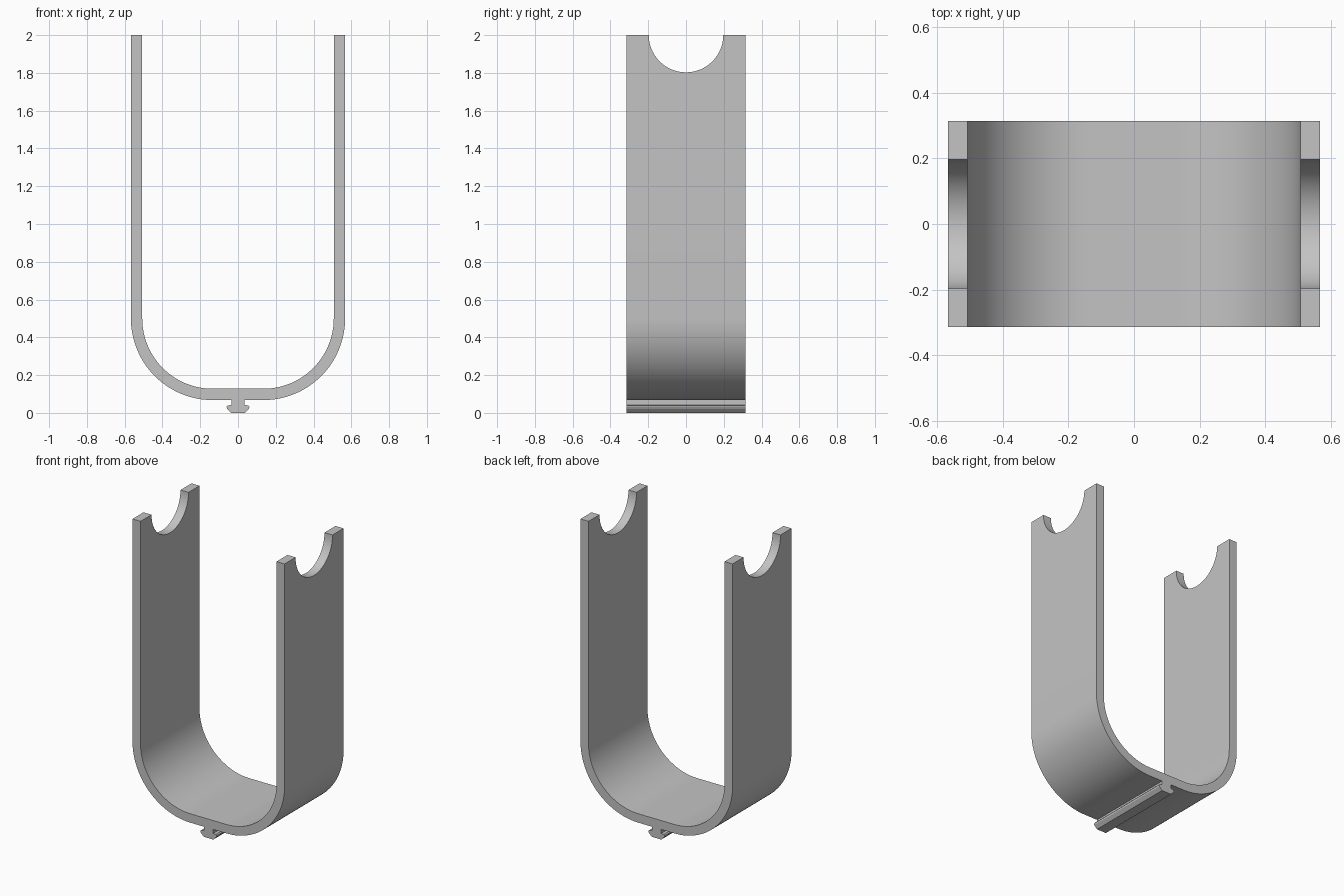
import bpy
import bmesh
from math import sin, cos, pi, radians

HALF_DEPTH = 0.314
OUTER_X, INNER_X = 0.567, 0.507
BEND_X, BEND_Z = 0.135, 0.5
TOP = 2.0
NOTCH_R = 0.197

cube = bpy.data.objects.get("Cube")
if cube:
    bpy.data.objects.remove(cube, do_unlink=True)

grey = bpy.data.materials.new("plain grey")
grey.use_nodes = True
colour = (0.55, 0.55, 0.55, 1)
grey.diffuse_color = colour
grey.node_tree.nodes["Principled BSDF"].inputs["Base Color"].default_value = colour


def half_outline(x_edge, steps=32):
    """Right half of the U, from the bottom middle up to the arm tip."""
    r = x_edge - BEND_X
    arc = [(BEND_X + r * sin(a), BEND_Z - r * cos(a))
           for a in (pi / 2 * i / steps for i in range(steps + 1))]
    return arc + [(x_edge, TOP)]


def mirrored(points):
    return [(-x, z) for x, z in reversed(points)] + points


def extrude_profile(name, points):
    """Prism running front to back from an x, z outline."""
    bm = bmesh.new()
    face = bm.faces.new([bm.verts.new((x, -HALF_DEPTH, z)) for x, z in points])
    ext = bmesh.ops.extrude_face_region(bm, geom=[face])
    moved = [v for v in ext["geom"] if isinstance(v, bmesh.types.BMVert)]
    bmesh.ops.translate(bm, verts=moved, vec=(0, 2 * HALF_DEPTH, 0))
    bmesh.ops.recalc_face_normals(bm, faces=bm.faces)
    mesh = bpy.data.meshes.new(name)
    bm.to_mesh(mesh)
    bm.free()
    mesh.materials.append(grey)
    obj = bpy.data.objects.new(name, mesh)
    bpy.context.collection.objects.link(obj)
    return obj


def select_only(obj):
    bpy.ops.object.select_all(action='DESELECT')
    obj.select_set(True)
    bpy.context.view_layer.objects.active = obj


# U-shaped strap
strap = extrude_profile(
    "u_strap", mirrored(half_outline(OUTER_X)) + mirrored(half_outline(INNER_X))[::-1])

# Round notches through both arm tips
bpy.ops.mesh.primitive_cylinder_add(vertices=96, radius=NOTCH_R, depth=2,
                                    location=(0, 0, TOP), rotation=(0, pi / 2, 0))
cutter = bpy.context.object
cutter.name = "notch_cutter"
cutter.hide_render = True
cutter.data.materials.append(grey)
notch = strap.modifiers.new("notches", 'BOOLEAN')
notch.operation = 'DIFFERENCE'
notch.solver = 'EXACT'
notch.object = cutter
select_only(strap)
bpy.ops.object.modifier_apply(modifier=notch.name)
bpy.data.objects.remove(cutter, do_unlink=True)

# T-shaped slide rail under the strap
rail = extrude_profile("slide_rail", mirrored([
    (0.036, 0.0), (0.058, 0.022), (0.06, 0.032), (0.054, 0.04),
    (0.035, 0.041), (0.035, 0.072)]))

for obj in (strap, rail):
    select_only(obj)
    bpy.ops.object.shade_smooth_by_angle(angle=radians(30))
